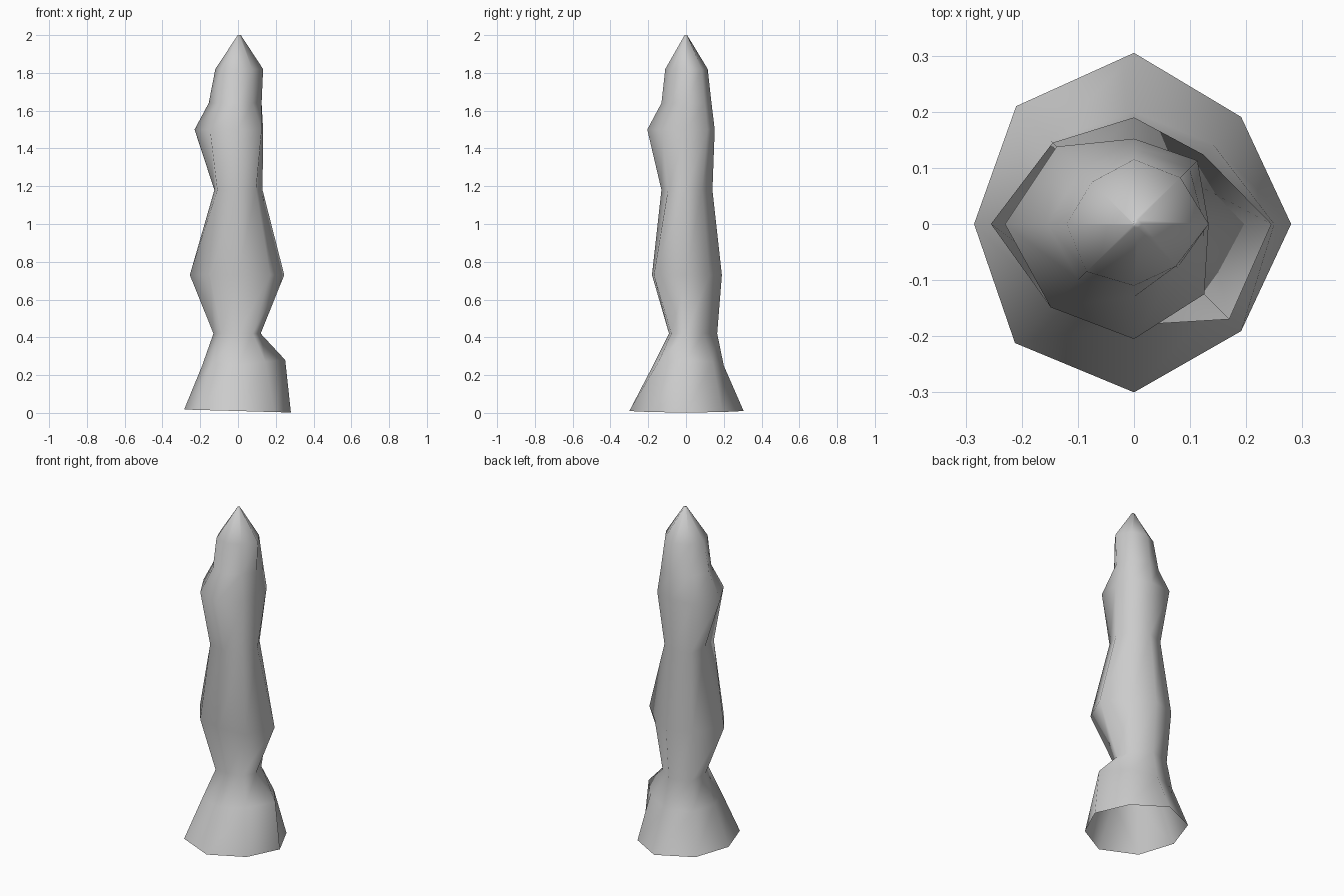
import bpy, bmesh, math

# Eight-sided rock spire: ring height, then radii at 0, 45, 90 ... 315 degrees
RINGS = [
    (0.01, .28, .27, .305, .297, .285, .30, .30, .27),
    (0.25, .25, .20, .20, .21, .19, .20, .175, .205),
    (0.42, .12, .13, .165, .18, .13, .125, .09, .11),
    (0.73, .245, .175, .19, .205, .255, .21, .18, .24),
    (1.18, .13, .12, .14, .145, .125, .155, .13, .135),
    (1.50, .133, .16, .152, .195, .23, .21, .205, .177),
    (1.64, .125, .14, .135, .135, .155, .14, .13, .11),
    (1.82, .133, .117, .115, .106, .12, .12, .11, .106),
    (2.00, .015, .01, .006, .002, .001, .002, .006, .01),
]
SIDES = 8

bm = bmesh.new()
loops = []
for k, (z, *radii) in enumerate(RINGS):
    loop = []
    for i, r in enumerate(radii):
        a = 2 * math.pi * i / SIDES
        # slight tilt of the base, higher ledge on the right side
        dz = -0.008 * math.cos(a) if k == 0 else 0.03 * max(0, math.cos(a)) if k == 1 else 0
        loop.append(bm.verts.new((r * math.cos(a), r * math.sin(a), z + dz)))
    loops.append(loop)

# Side walls, open underneath
for lo, hi in zip(loops, loops[1:]):
    for i in range(SIDES):
        j = (i + 1) % SIDES
        bm.faces.new((lo[i], lo[j], hi[j], hi[i]))
bm.faces.new(loops[-1])
for f in bm.faces:
    f.smooth = True

mesh = bpy.data.meshes.new("rock_spire")
bm.to_mesh(mesh)
bm.free()
spire = bpy.data.objects.new("rock_spire", mesh)
bpy.context.collection.objects.link(spire)
